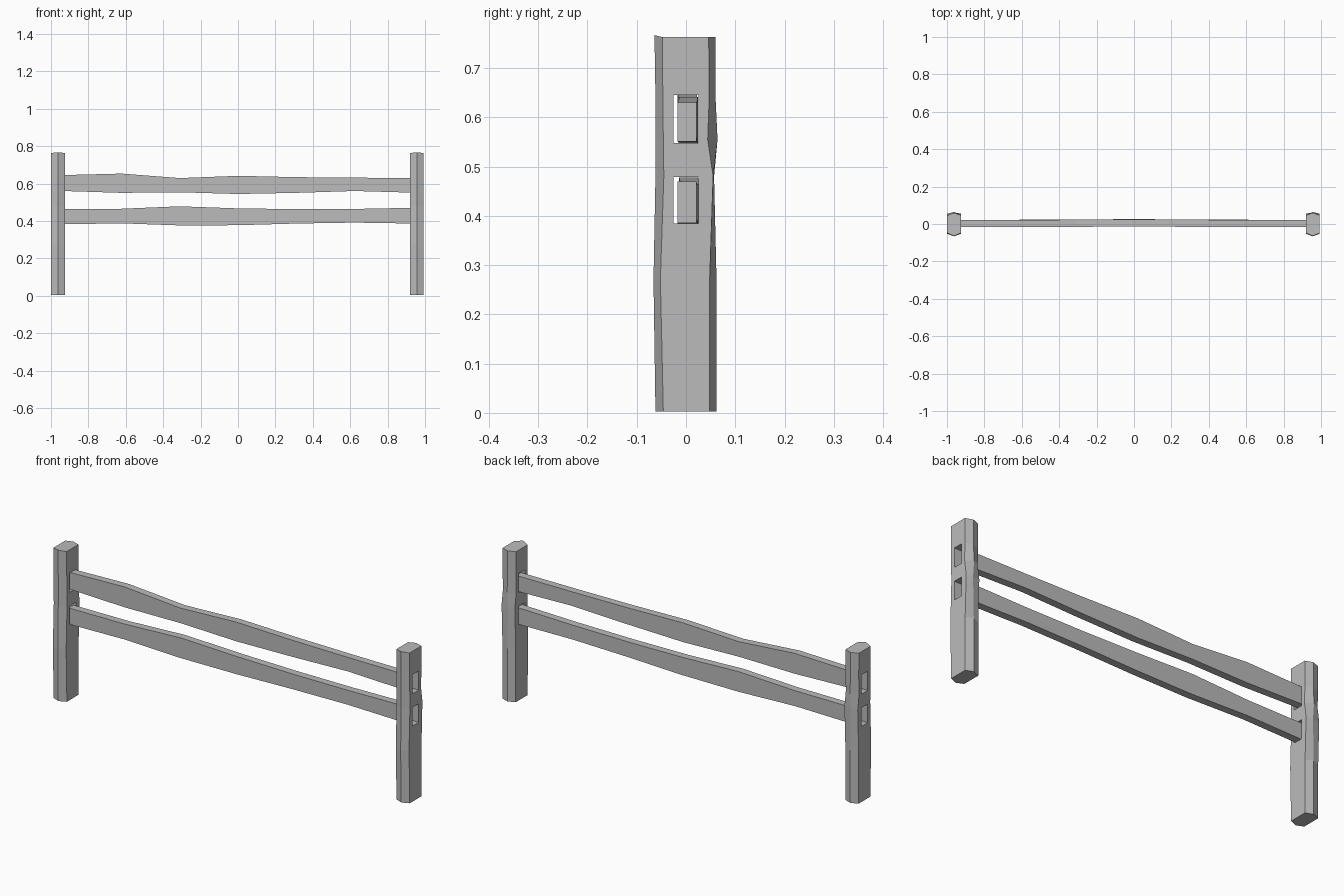
import bpy, bmesh

cube = bpy.data.objects.get("Cube")
if cube:
    bpy.data.objects.remove(cube, do_unlink=True)

wood = bpy.data.materials.new("weathered grey")
wood.use_nodes = True
grey = (0.5, 0.5, 0.5, 1)
wood.diffuse_color = grey
wood.node_tree.nodes["Principled BSDF"].inputs["Base Color"].default_value = grey


def loft(name, rings):
    """Skin a row of equal-sided rings and cap both ends."""
    bm = bmesh.new()
    loops = [[bm.verts.new(p) for p in ring] for ring in rings]
    n = len(loops[0])
    for a, b in zip(loops, loops[1:]):
        for i in range(n):
            j = (i + 1) % n
            bm.faces.new((a[i], a[j], b[j], b[i]))
    bm.faces.new(loops[0])
    bm.faces.new(loops[-1])
    bmesh.ops.recalc_face_normals(bm, faces=bm.faces)
    mesh = bpy.data.meshes.new(name)
    bm.to_mesh(mesh)
    bm.free()
    mesh.materials.append(wood)
    obj = bpy.data.objects.new(name, mesh)
    bpy.context.collection.objects.link(obj)
    return obj


def box_ring(x, y, half, low, high):
    return [(x, y - half, low), (x, y + half, low), (x, y + half, high), (x, y - half, high)]


# Hewn six-sided post: height, front ridge, front edge, back edge, back ridge
POST = [(0.003, -0.062, -0.046, 0.048, 0.062),
        (0.27, -0.066, -0.052, 0.048, 0.062),
        (0.48, -0.062, -0.045, 0.055, 0.057),
        (0.555, -0.062, -0.046, 0.044, 0.064),
        (0.64, -0.062, -0.047, 0.047, 0.060),
        (0.763, -0.064, -0.048, 0.046, 0.060)]
MORTISES = [(0.385, 0.479), (0.548, 0.645)]


def make_post(name, side, centre):
    rings = []
    for z, ridge_f, edge_f, edge_b, ridge_b in POST:
        outline = [(0, ridge_f), (0.037, edge_f), (0.037, edge_b),
                   (0, ridge_b), (-0.037, edge_b), (-0.037, edge_f)]
        rings.append([(centre + side * x, y, z) for x, y in outline])
    # Lift the front ridge into a small splintered tip
    x, y, z = rings[-1][0]
    rings[-1][0] = (x, y, z + 0.004)
    post = loft(name, rings)
    # Through holes for the rails
    for i, (low, high) in enumerate(MORTISES):
        cutter = loft(f"{name}_mortise_cutter_{i}",
                      [box_ring(centre + d, 0, 0.025, low, high) for d in (-0.1, 0.1)])
        cutter.hide_render = True
        cutter.hide_viewport = True
        cut = post.modifiers.new("mortise", "BOOLEAN")
        cut.object = cutter
        cut.operation = "DIFFERENCE"
        cut.solver = "EXACT"


make_post("left_post", 1, 0.956)
make_post("right_post", -1, -0.962)


# Uneven rails: bottom and top heights at evenly spaced stations
def make_rail(name, heights, drift):
    last = len(heights) - 1
    rings = []
    for i, (low, high) in enumerate(heights):
        t = 2 * i / last - 1
        y = 0.002 + drift * (1 - abs(t))
        rings.append(box_ring(0.935 * t, y, 0.019, low, high))
    loft(name, rings)


make_rail("upper_rail", [(0.56, 0.645), (0.55, 0.653), (0.553, 0.629), (0.544, 0.641),
                         (0.55, 0.634), (0.56, 0.631), (0.551, 0.63)], 0.003)
make_rail("lower_rail", [(0.382, 0.464), (0.387, 0.465), (0.376, 0.478), (0.377, 0.467),
                         (0.386, 0.463), (0.391, 0.464), (0.386, 0.47)], 0.005)
